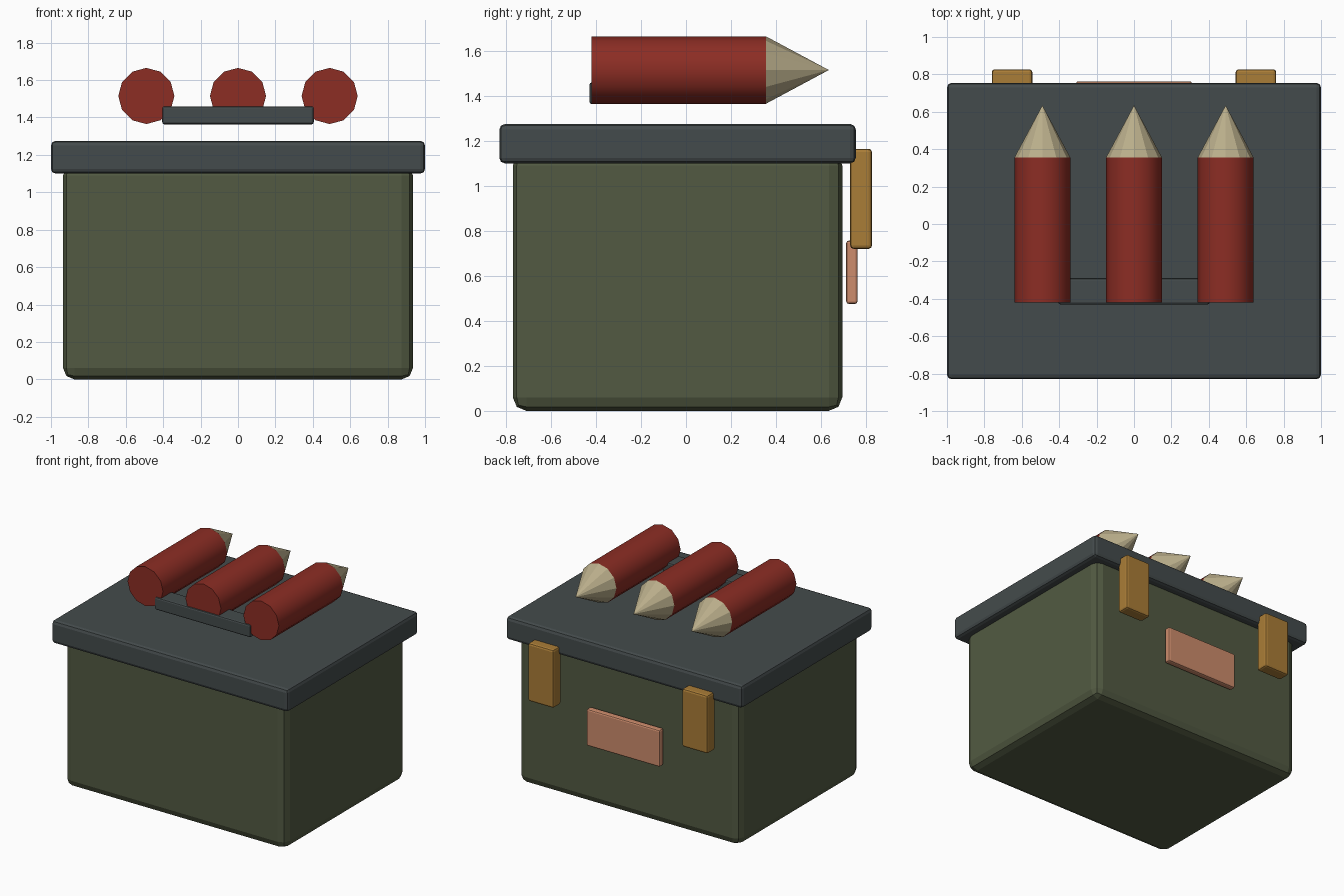
import bpy
import math

cube = bpy.data.objects.get("Cube")
if cube:
    bpy.data.objects.remove(cube, do_unlink=True)


def material(name, rgb):
    # sRGB bytes to linear
    lin = [(c / 255 / 12.92) if c < 11 else ((c / 255 + 0.055) / 1.055) ** 2.4 for c in rgb]
    mat = bpy.data.materials.new(name)
    mat.use_nodes = True
    mat.diffuse_color = (*lin, 1)
    mat.node_tree.nodes["Principled BSDF"].inputs["Base Color"].default_value = (*lin, 1)
    return mat


OLIVE = material("olive", (82, 90, 66))
SLATE = material("slate", (68, 75, 76))
BRASS = material("brass", (170, 125, 55))
COPPER = material("copper", (205, 140, 108))
RED = material("red", (140, 45, 36))
TAN = material("tan", (185, 173, 138))


def box(name, low, high, mat, bevel, segments=2):
    """Rounded box between two corners."""
    bpy.ops.mesh.primitive_cube_add(size=1, location=[(a + b) / 2 for a, b in zip(low, high)])
    ob = bpy.context.object
    ob.name = name
    ob.scale = [b - a for a, b in zip(low, high)]
    bpy.ops.object.transform_apply(location=False, rotation=False, scale=True)
    ob.data.materials.append(mat)
    mod = ob.modifiers.new("Bevel", "BEVEL")
    mod.width = bevel
    mod.segments = segments
    return ob


# Chest and lid
box("chest_body", (-0.935, -0.77, 0), (0.935, 0.695, 1.15), OLIVE, 0.06)
box("chest_lid", (-1, -0.83, 1.1), (1, 0.755, 1.275), SLATE, 0.025)

# Latches and plate on the back
for side, label in ((-1, "right"), (1, "left")):
    x = side * 0.652
    box(label + "_latch", (x - 0.108, 0.73, 0.72), (x + 0.108, 0.827, 1.165), BRASS, 0.015)
box("name_plate", (-0.31, 0.712, 0.475), (0.31, 0.763, 0.757), COPPER, 0.012)

# Rest bar under the shells
box("rest_bar", (-0.405, -0.43, 1.363), (0.405, -0.29, 1.46), SLATE, 0.012)

# Three shells pointing to the back
RADIUS, HEIGHT = 0.15, 1.515
BASE, SHOULDER, TIP = -0.42, 0.355, 0.635
for x, label in ((-0.49, "right"), (0, "middle"), (0.49, "left")):
    turn = (-math.pi / 2, 0, 0)
    bpy.ops.mesh.primitive_cylinder_add(
        vertices=12, radius=RADIUS, depth=SHOULDER - BASE,
        location=(x, (BASE + SHOULDER) / 2, HEIGHT), rotation=turn)
    case = bpy.context.object
    case.name = label + "_shell_case"
    case.data.materials.append(RED)
    bpy.ops.object.shade_smooth_by_angle(angle=math.radians(40))
    bpy.ops.mesh.primitive_cone_add(
        vertices=12, radius1=RADIUS, radius2=0, depth=TIP - SHOULDER,
        location=(x, (SHOULDER + TIP) / 2, HEIGHT), rotation=turn)
    tip = bpy.context.object
    tip.name = label + "_shell_tip"
    tip.data.materials.append(TAN)
